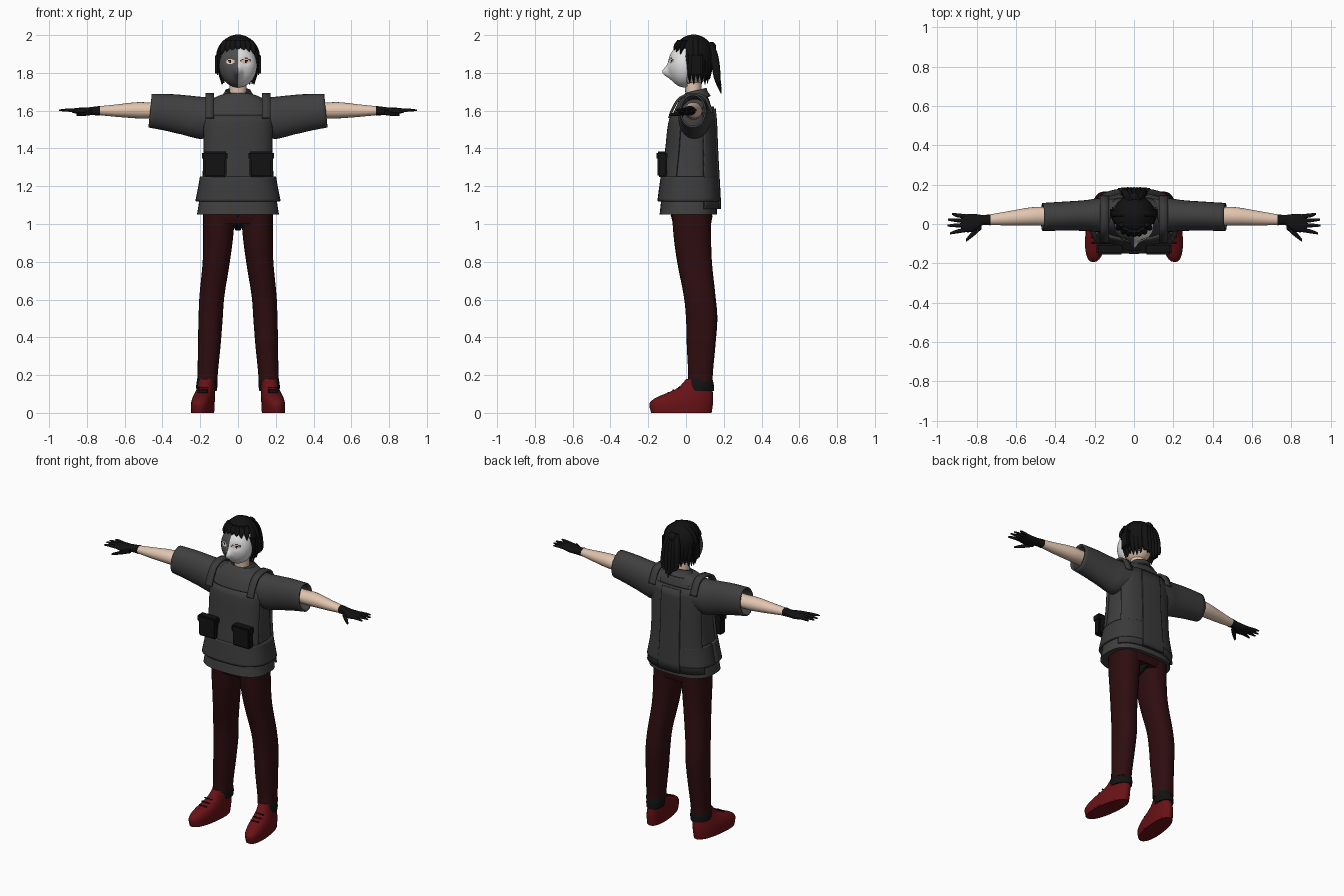
import bpy, bmesh, math, random
from mathutils import Vector

random.seed(4)
if "Cube" in bpy.data.objects:
    bpy.data.objects.remove(bpy.data.objects["Cube"])


def material(name, r, g, b):
    m = bpy.data.materials.new(name)
    m.use_nodes = True
    m.diffuse_color = (r, g, b, 1)
    node = next(n for n in m.node_tree.nodes if n.type == 'BSDF_PRINCIPLED')
    node.inputs["Base Color"].default_value = (r, g, b, 1)
    node.inputs["Roughness"].default_value = 0.8
    return m


SHIRT = material("shirt grey", .05, .05, .05)
VEST = material("vest grey", .043, .043, .044)
PANTS = material("dark maroon", .027, .004, .005)
SHOE = material("shoe red", .14, .006, .008)
SKIN = material("skin", .76, .56, .43)
BLACK = material("black", .006, .006, .006)
WHITE = material("mask white", .75, .75, .75)
GREY = material("mask grey", .075, .075, .075)


def finish(name, bm, mats, thick=0, recalc=True):
    if recalc:
        bmesh.ops.recalc_face_normals(bm, faces=bm.faces)
    me = bpy.data.meshes.new(name)
    bm.to_mesh(me)
    bm.free()
    ob = bpy.data.objects.new(name, me)
    bpy.context.collection.objects.link(ob)
    for m in mats:
        me.materials.append(m)
    if thick:
        mod = ob.modifiers.new("thickness", 'SOLIDIFY')
        mod.thickness, mod.offset = thick, 0
    bpy.ops.object.select_all(action='DESELECT')
    ob.select_set(True)
    bpy.context.view_layer.objects.active = ob
    bpy.ops.object.shade_smooth_by_angle(angle=math.radians(40))
    return ob


def smooth(rows, k):
    """Pass a soft curve through rows of numbers."""
    rows = [Vector(r) for r in rows]
    out = []
    for i in range(len(rows) - 1):
        b, c = rows[i], rows[i + 1]
        a, d = rows[max(i - 1, 0)], rows[min(i + 2, len(rows) - 1)]
        for j in range(k):
            t = j / k
            out.append(b + (c - a) * (t / 2) + (a * 2 - b * 5 + c * 4 - d) * (t * t / 2)
                       + (b * 3 - a - c * 3 + d) * (t ** 3 / 2))
    return out + [rows[-1]]


def arc(t, p):
    c, s = math.cos(t), math.sin(t)
    return (math.copysign(abs(c) ** (2 / p), c), math.copysign(abs(s) ** (2 / p), s))


def skin_rings(bm, rings, closed):
    vs = [[bm.verts.new(q) for q in ring] for ring in rings]
    n = len(vs[0])
    for lo, hi in zip(vs, vs[1:]):
        for i in range(n if closed else n - 1):
            j = (i + 1) % n
            bm.faces.new((lo[i], lo[j], hi[j], hi[i]))
    return vs


def loft(name, rows, mat, axis=2, n=20, p=2, k=4, s=1, cap=True, thick=0, warp=None):
    """Rows are (position along axis, two centre values, two radii)."""
    rings = []
    for u, a, b, ra, rb in smooth(rows, k):
        ring = []
        for i in range(n):
            ca, cb = arc(math.tau * i / n, p)
            q = [a + ra * ca, b + rb * cb]
            q.insert(axis, u)
            if warp:
                q = warp(*q)
            ring.append((q[0] * s, q[1], q[2]))
        rings.append(ring)
    bm = bmesh.new()
    vs = skin_rings(bm, rings, True)
    if cap:
        bm.faces.new(vs[0])
        bm.faces.new(vs[-1])
    return finish(name, bm, [mat], thick)


def box(name, centre, size, mat, bevel=.008):
    bm = bmesh.new()
    bmesh.ops.create_cube(bm, size=1)
    for v in bm.verts:
        v.co = Vector(c + d * e for c, d, e in zip(centre, v.co, size))
    bmesh.ops.bevel(bm, geom=bm.edges[:], offset=bevel, segments=2, affect='EDGES')
    return finish(name, bm, [mat])


def ball(name, centre, radii, mats, keep=None, shape=None, paint=None, thick=0, n=32):
    bm = bmesh.new()
    bmesh.ops.create_uvsphere(bm, u_segments=n, v_segments=n * 3 // 4, radius=1)
    for v in bm.verts:
        v.co = Vector(c + d * r for c, d, r in zip(centre, v.co, radii))
    if keep:
        bad = [f for f in bm.faces if not keep(*f.calc_center_median())]
        bmesh.ops.delete(bm, geom=bad, context='FACES')
    for f in bm.faces:
        if paint:
            f.material_index = paint(*f.calc_center_median())
    if shape:
        for v in bm.verts:
            v.co = shape(*v.co)
    return finish(name, bm, mats, thick)


# Torso: height, centre y, half width, half depth
TORSO = [(1.05, .012, .217, .152), (1.12, .015, .206, .147), (1.25, .018, .187, .137),
         (1.4, .025, .18, .122), (1.53, .03, .18, .112), (1.62, .04, .165, .093),
         (1.67, .047, .12, .07), (1.69, .05, .07, .055)]
ROUND = 2.7
loft("shirt_body", [(z, 0, y, a, b) for z, y, a, b in TORSO], SHIRT, n=40, p=ROUND)


def torso_at(z):
    rows = smooth(TORSO, 6)
    for lo, hi in zip(rows, rows[1:]):
        if z <= hi[0]:
            return lo.lerp(hi, (z - lo[0]) / (hi[0] - lo[0]))
    return rows[-1]


def panel(name, z0, z1, start, end, gap, mat, thick, flare=0):
    """Plate that follows the torso between two heights and two angles."""
    rings = []
    for i in range(11):
        z = z0 + (z1 - z0) * i / 10
        _, cy, a, b = torso_at(z)
        grow = gap + flare * (1 - i / 10)
        ring = []
        for j in range(41):
            c, d = arc(math.radians(start + (end - start) * j / 40), ROUND)
            ring.append(((a + grow) * c, cy + (b + grow) * d, z))
        rings.append(ring)
    bm = bmesh.new()
    skin_rings(bm, rings, False)
    return finish(name, bm, [mat], thick)


# Vest plates, waist band and back strip
panel("vest_front", 1.2, 1.575, -158, -22, .006, VEST, .014)
panel("vest_back", 1.08, 1.62, 25, 155, .008, VEST, .014)
panel("vest_back_strip", 1.08, 1.61, 76, 104, .018, VEST, .01)
panel("waist_band", 1.12, 1.25, -180, 180, .008, VEST, .014, .005)

# Collar and neck
loft("collar", [(1.655, 0, .05, .1, .078), (1.685, 0, .05, .075, .06), (1.705, 0, .052, .064, .053)],
     SHIRT, n=28, cap=False, thick=.008, warp=lambda x, y, z: (x, y, z + .28 * (y - .05)))
loft("neck", [(1.62, 0, .045, .05, .045), (1.7, 0, .04, .046, .044), (1.79, 0, .035, .046, .046)], SKIN)

for s, side in ((1, "left"), (-1, "right")):
    # Shoulder strap, swept over the shoulder
    path = [(-.088, 1.56), (-.07, 1.61), (-.03, 1.668), (.04, 1.687), (.1, 1.668), (.138, 1.59)]
    bm = bmesh.new()
    skin_rings(bm, [[(s * x, y, z) for x in (.128, .172)] for y, z in smooth(path, 5)], False)
    finish(side + "_vest_strap", bm, [VEST], .014)

    # Pouch with flap
    box(side + "_pouch", (s * .123, -.125, 1.312), (.122, .05, .125), BLACK)
    box(side + "_pouch_flap", (s * .123, -.127, 1.362), (.134, .056, .045), BLACK)

    # Sleeve and forearm
    loft(side + "_sleeve", [(.1, .05, 1.57, .085, .095), (.19, .045, 1.562, .08, .106),
                            (.25, .043, 1.57, .073, .104), (.35, .04, 1.588, .069, .094),
                            (.465, .036, 1.6, .066, .084)],
         SHIRT, axis=0, n=28, s=s, cap=False, thick=.01,
         warp=lambda x, y, z: (x - .1 * (z - 1.6) * (x > .3), y, z))
    loft(side + "_forearm", [(.3, .04, 1.598, .05, .046), (.45, .04, 1.6, .048, .042),
                             (.53, .038, 1.602, .046, .043), (.65, .028, 1.6, .035, .032),
                             (.76, .02, 1.6, .024, .021)], SKIN, axis=0, s=s)

    # Glove with fingers and thumb
    loft(side + "_glove", [(.73, .021, 1.6, .028, .025), (.77, .02, 1.598, .026, .022),
                           (.81, .008, 1.596, .043, .02), (.85, .004, 1.599, .046, .016),
                           (.88, .005, 1.6, .036, .01)], BLACK, axis=0, s=s, p=2.4)
    for i, (root, tip, reach) in enumerate([(.037, .052, .925), (.016, .022, .945),
                                            (-.006, -.008, .948), (-.028, -.048, .935)]):
        loft(f"{side}_finger_{i + 1}", [(.84, root, 1.6, .011, .011),
                                        (.9, (root + tip) / 2, 1.603, .01, .009),
                                        (reach, tip, 1.602, .005, .004)],
             BLACK, axis=0, n=10, s=s)
    loft(side + "_thumb", [(.775, -.008, 1.59, .018, .014), (.82, -.05, 1.582, .016, .011),
                           (.855, -.084, 1.578, .007, .006)], BLACK, axis=0, n=10, s=s)

    # Trouser leg
    loft(side + "_trouser_leg", [(.165, .163, .075, .054, .066), (.22, .16, .077, .054, .066),
                                 (.36, .152, .08, .06, .076), (.5, .145, .083, .064, .083),
                                 (.62, .138, .072, .066, .084), (.8, .115, .045, .072, .092),
                                 (.95, .104, .033, .08, .1), (1.1, .1, .03, .085, .105)],
         PANTS, s=s, n=24, p=2.3)

    # Shoe, dark ankle cuff and laces
    def splay(x, y, z):
        return (x - .12 * (y - .05), y, z)
    loft(side + "_shoe", [(.008, .178, -.025, .057, .162), (.05, .177, -.025, .058, .168),
                          (.08, .175, -.008, .055, .152), (.105, .172, .02, .05, .122),
                          (.135, .168, .05, .045, .09), (.18, .164, .068, .04, .067)],
         SHOE, s=s, n=28, p=2.3, warp=splay)
    loft(side + "_shoe_sole", [(0, .178, -.025, .056, .16), (.012, .178, -.025, .057, .163)],
         SHOE, s=s, n=28, p=2.3, k=1, warp=splay)
    loft(side + "_ankle_cuff", [(.115, .17, .078, .053, .07), (.15, .168, .078, .056, .069),
                                (.2, .164, .075, .05, .06)], BLACK, s=s, n=24, warp=splay)
    for i in range(3):
        y, z = -.095 + .028 * i, .108 + .013 * i
        loft(f"{side}_lace_{i + 1}", [(.16, y, z, .004, .004), (.215, y, z, .004, .004)],
             BLACK, axis=0, n=8, k=1, s=s)

    # Ear cup
    box(side + "_ear_cup", (s * .108, .052, 1.845), (.026, .07, .115), BLACK, .01)

# Hips and dark crotch gusset
loft("trouser_hips", [(1.0, 0, .033, .17, .1), (1.04, 0, .03, .183, .108), (1.13, 0, .028, .185, .11)],
     PANTS, n=32, p=2.6)
loft("crotch_gusset", [(.965, 0, .035, .012, .03), (1.0, 0, .033, .03, .09), (1.045, 0, .03, .03, .112)], BLACK)

# Head
ball("head", (0, .03, 1.845), (.085, .1, .115), [SKIN])


def mask_colour(x, y, z):
    eye = ((abs(x) - .041) / .021) ** 2 + ((z - 1.86) / .013) ** 2
    if eye < 1:
        return 3 if eye < .2 else 2
    if eye < 1.9 and z > 1.86:
        return 1
    return 0 if x > 0 else 1


def mask_shape(x, y, z):
    nose = math.exp(-(x / .017) ** 2 - ((z - 1.803) / .028) ** 2)
    brow = math.exp(-((abs(x) - .041) / .022) ** 2 - ((z - 1.86) / .018) ** 2)
    return Vector((x, y - .034 * nose + .008 * brow, z))


# Two-tone face mask
ball("face_mask", (0, -.008, 1.838), (.097, .085, .112), [WHITE, GREY, SKIN, BLACK], n=64,
     keep=lambda x, y, z: y < .005, shape=mask_shape, paint=mask_colour, thick=.006)

# Hair cap, hanging locks, fringe and ponytail
ball("hair_cap", (0, .04, 1.888), (.105, .106, .112), [BLACK], thick=.006,
     keep=lambda x, y, z: z > (1.8 if y > .005 else 1.925))


def lock(name, x0, y0, z0, x1, y1, z1, width):
    mx, my, mz = x0 * .4 + x1 * .6, y0 * .4 + y1 * .6, (z0 + z1) / 2
    loft(name, [(z1, x1, y1, .002, .002), (mz, mx, my, width, width * .7),
                (z0, x0, y0, width * .8, width * .6)], BLACK, n=10)


for i in range(15):
    t = math.radians(-18 + 216 * i / 14)
    c, d = math.cos(t), math.sin(t)
    lock(f"hair_lock_{i + 1}", .094 * c, .04 + .094 * d, 1.9, .085 * c, .045 + .08 * d,
         1.755 + random.uniform(-.02, .02), .021)
for i in range(7):
    x = -.078 + .026 * i
    y = .035 - .1 * math.sqrt(1 - (x / .105) ** 2)
    lock(f"fringe_{i + 1}", x * .8, y + .03, 1.975, x * 1.1, y + .002, 1.918 - abs(x) * .25, .018)

ball("ponytail_tie", (0, .135, 1.935), (.03, .025, .03), [BLACK], n=16)
for i in range(5):
    x = (i - 2) * .018
    loft(f"ponytail_{i + 1}", [(1.69 + abs(x) * 1.2, x * .8, .186, .002, .002),
                               (1.76, x * 1.3, .168, .015, .016), (1.84, x * 1.3, .157, .018, .022),
                               (1.91, x, .143, .017, .022), (1.96, x * .5, .118, .012, .018)],
         BLACK, n=12)

# Headband over the crown
bm = bmesh.new()
skin_rings(bm, [[(.112 * math.cos(t), y, 1.885 + .112 * math.sin(t)) for y in (.038, .066)]
                for t in [math.pi * i / 24 for i in range(25)]], False)
finish("headband", bm, [BLACK], .008)
